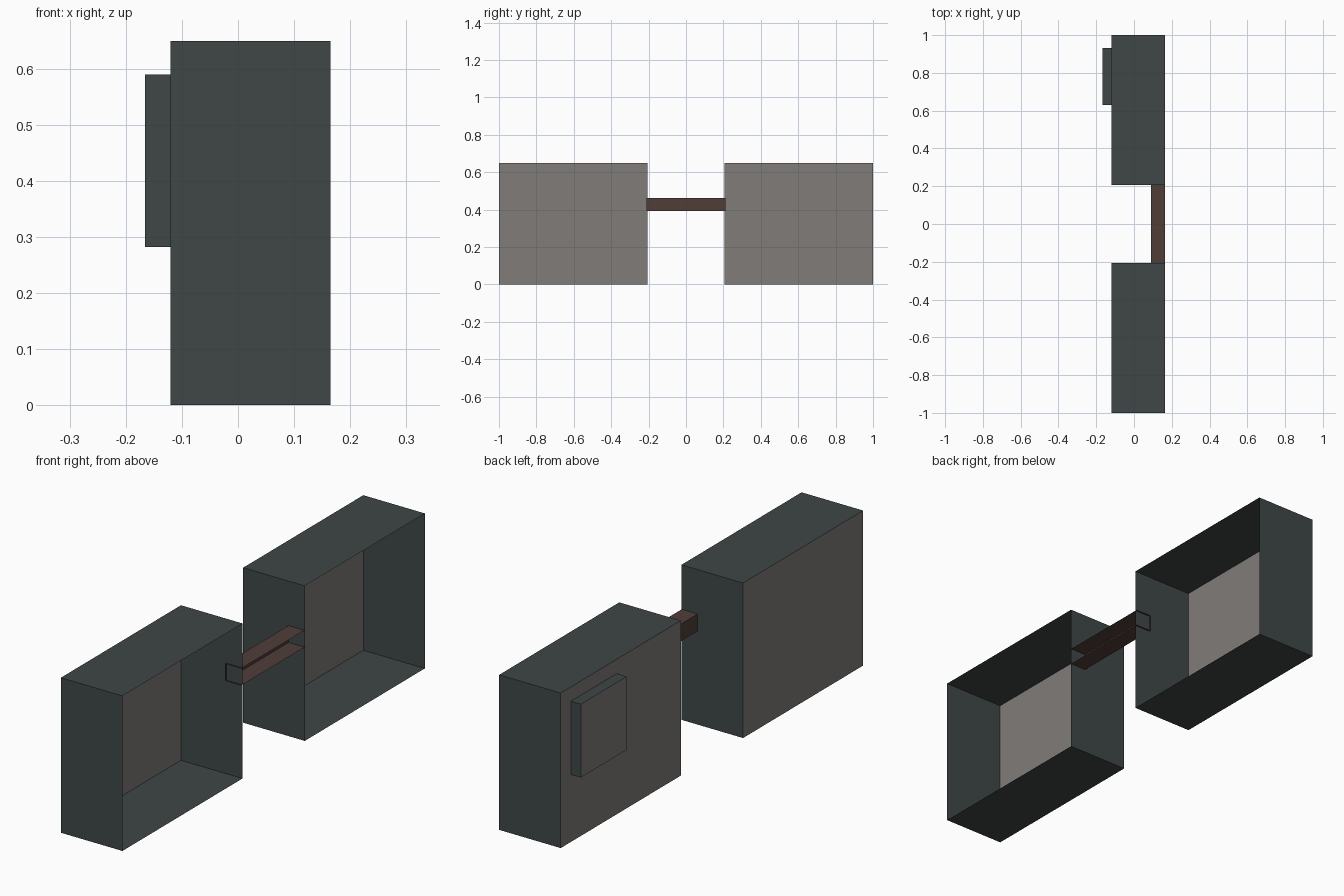
import bpy, bmesh
from mathutils import Vector

if "Cube" in bpy.data.objects:
    bpy.data.objects.remove(bpy.data.objects["Cube"])


def material(name, rgb):
    m = bpy.data.materials.new(name)
    m.diffuse_color = (*rgb, 1)
    m.use_nodes = True
    m.node_tree.nodes["Principled BSDF"].inputs["Base Color"].default_value = m.diffuse_color
    return m


slate = material("dark slate", (0.050, 0.061, 0.061))
taupe = material("warm grey", (0.220, 0.203, 0.188))
brown = material("dark brown", (0.080, 0.048, 0.040))


def shell(name, lo, hi, mats, drop, back_index=0):
    """Thin box between two corners; faces pointing along 'drop' axes are removed."""
    bm = bmesh.new()
    bmesh.ops.create_cube(bm, size=1)
    lo, hi = Vector(lo), Vector(hi)
    for v in bm.verts:
        v.co = Vector([(lo[i] + hi[i]) / 2 + v.co[i] * (hi[i] - lo[i]) for i in range(3)])
    bm.normal_update()
    for f in bm.faces:
        if f.normal.x < -0.9:
            f.material_index = back_index
    gone = [f for f in bm.faces if any(f.normal.dot(Vector(d)) > 0.9 for d in drop)]
    bmesh.ops.delete(bm, geom=gone, context='FACES')
    me = bpy.data.meshes.new(name)
    bm.to_mesh(me)
    bm.free()
    for m in mats:
        me.materials.append(m)
    ob = bpy.data.objects.new(name, me)
    bpy.context.collection.objects.link(ob)
    return ob


# two open-fronted cabinets with warm grey back panels
for name, y0, y1 in (("near_cabinet", -1.0, -0.206), ("far_cabinet", 0.206, 1.0)):
    shell(name, (-0.12, y0, 0), (0.165, y1, 0.649), [slate, taupe], [(1, 0, 0)], 1)

# shallow housing on the back of the far cabinet
shell("rear_housing", (-0.166, 0.63, 0.282), (-0.12, 0.933, 0.589),
      [slate, taupe], [(1, 0, 0)], 1)

# channel-shaped rail joining the cabinets
shell("connecting_rail", (0.09, -0.212, 0.392), (0.164, 0.212, 0.463),
      [brown], [(1, 0, 0), (0, 1, 0), (0, -1, 0)])
